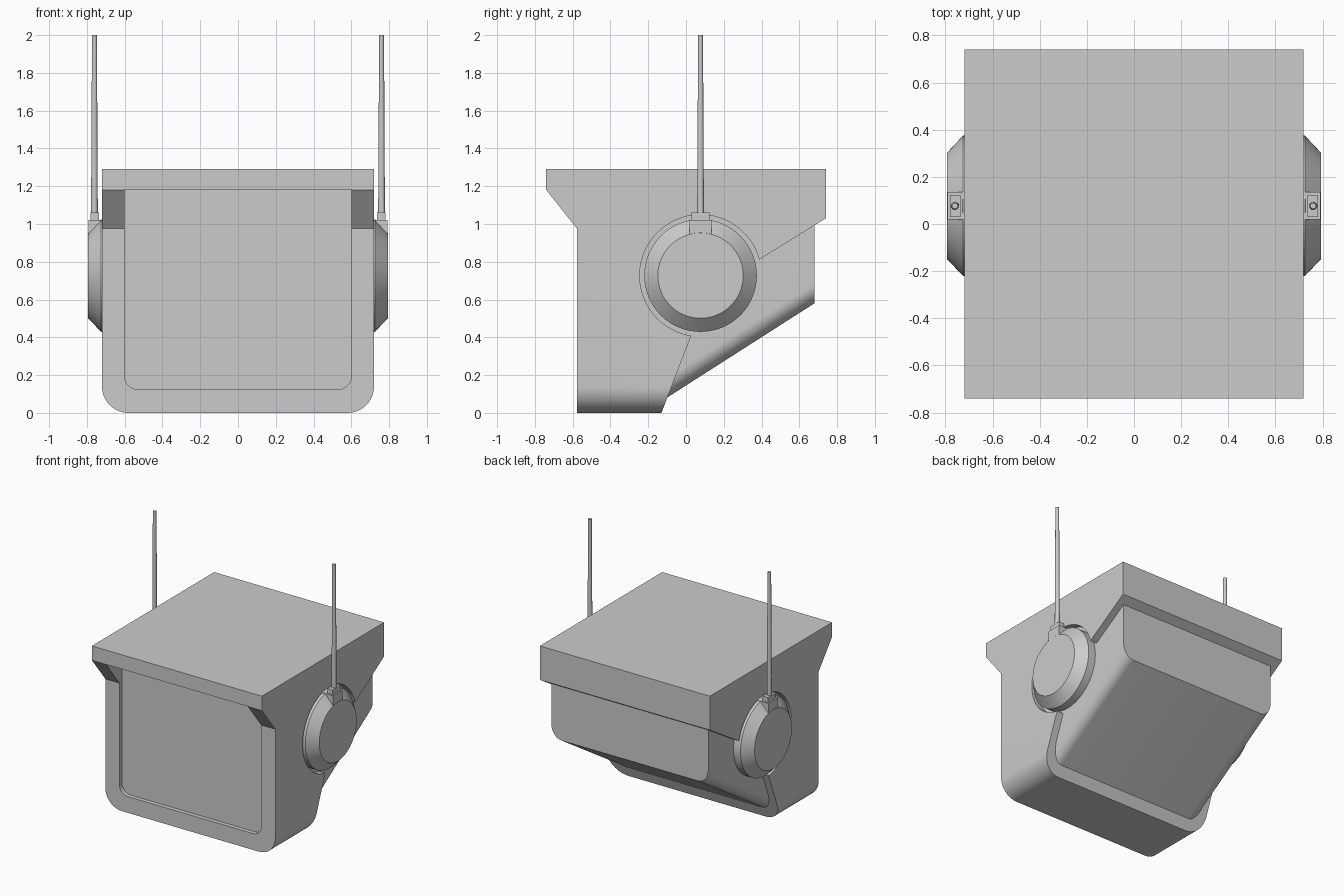
import bpy, bmesh, math
from mathutils import Matrix, Vector

if "Cube" in bpy.data.objects:
    bpy.data.objects.remove(bpy.data.objects["Cube"])

EAR_Y, EAR_Z = 0.077, 0.727


def finish(bm, name):
    bmesh.ops.recalc_face_normals(bm, faces=bm.faces)
    me = bpy.data.meshes.new(name)
    bm.to_mesh(me)
    bm.free()
    ob = bpy.data.objects.new(name, me)
    bpy.context.collection.objects.link(ob)
    return ob


def prism(name, pts, place, depth, pick=None, radius=0.0):
    """Extrude a 2D profile; edges whose two ends satisfy pick get rounded."""
    bm = bmesh.new()
    lo, hi = depth
    face = bm.faces.new([bm.verts.new(place(a, b, lo)) for a, b in pts])
    out = bmesh.ops.extrude_face_region(bm, geom=[face])
    move = Vector(place(0, 0, hi)) - Vector(place(0, 0, lo))
    bmesh.ops.translate(bm, vec=move, verts=[v for v in out["geom"] if isinstance(v, bmesh.types.BMVert)])
    bmesh.ops.recalc_face_normals(bm, faces=bm.faces)
    if pick:
        edges = [e for e in bm.edges if pick(e.verts[0].co, e.verts[1].co)]
        bmesh.ops.bevel(bm, geom=edges, offset=radius, segments=12, profile=0.5, affect="EDGES")
    return finish(bm, name)


def side(y, z, x):
    return (x, y, z)


def front(x, z, y):
    return (x, y, z)


def lathe(name, rings, matrix, n=64):
    """Closed turned solid from (radius, height) rings."""
    bm = bmesh.new()
    loops = [[bm.verts.new((r * math.cos(2 * math.pi * i / n), r * math.sin(2 * math.pi * i / n), h))
              for i in range(n)] for r, h in rings]
    for a, b in zip(loops, loops[1:]):
        for i in range(n):
            bm.faces.new((a[i], a[(i + 1) % n], b[(i + 1) % n], b[i]))
    bm.faces.new(loops[0])
    bm.faces.new(loops[-1])
    bm.transform(matrix)
    return finish(bm, name)


def box(name, x, y, z):
    return prism(name, [(x[0], z[0]), (x[1], z[0]), (x[1], z[1]), (x[0], z[1])], front, y)


def smooth(ob):
    bpy.ops.object.select_all(action="DESELECT")
    bpy.context.view_layer.objects.active = ob
    ob.select_set(True)
    bpy.ops.object.shade_smooth_by_angle(angle=math.radians(25))


def cut(ob, tool):
    mod = ob.modifiers.new("cut", "BOOLEAN")
    mod.operation, mod.solver, mod.object = "DIFFERENCE", "EXACT", tool
    bpy.context.view_layer.objects.active = ob
    bpy.ops.object.modifier_apply(modifier=mod.name)
    bpy.data.objects.remove(tool)


# outer shell with visor, rounded along the two lower side edges
shell = prism("outer_shell",
              [(-0.74, 1.29), (0.74, 1.29), (0.74, 1.03), (0.385, 0.81), (EAR_Y, EAR_Z),
               (0.03, 0.415), (-0.13, 0), (-0.577, 0), (-0.577, 0.975), (-0.74, 1.18)],
              side, (-0.72, 0.72),
              lambda a, b: a.z < 1e-4 and b.z < 1e-4 and abs(a.x - b.x) < 1e-4, 0.14)

# recessed front screen
cut(shell, prism("screen_cutter", [(-0.6, 0.125), (0.6, 0.125), (0.6, 1.18), (-0.6, 1.18)],
                 front, (-0.95, -0.545),
                 lambda a, b: a.z < 0.2 and b.z < 0.2 and abs(a.x - b.x) < 1e-4, 0.07))

# ear sockets
for s in (-1, 1):
    turn = Matrix.Translation((0, EAR_Y, EAR_Z)) @ Matrix.Rotation(s * math.pi / 2, 4, "Y")
    cut(shell, lathe("socket_cutter", [(0.322, 0.66), (0.322, 0.9)], turn, 96))
smooth(shell)

# inner body showing at the back, rounded along its sloping side edges
body = prism("inner_body",
             [(-0.25, 1.1), (0.68, 1.1), (0.68, 0.58), (-0.13, 0.062), (-0.25, 0.2)],
             side, (-0.665, 0.665),
             lambda a, b: abs(a.x - b.x) < 1e-4 and abs(a.y + b.y - 0.55) < 1e-3
             and abs(a.z + b.z - 0.642) < 1e-3, 0.09)
smooth(body)

for s, tag in ((-1, "left"), (1, "right")):
    turn = Matrix.Translation((0, EAR_Y, EAR_Z)) @ Matrix.Rotation(s * math.pi / 2, 4, "Y")
    # ear disc with sloped rim
    smooth(lathe(tag + "_ear", [(0.298, 0.655), (0.298, 0.725), (0.226, 0.793)], turn))

    # antenna mount on the ear
    box(tag + "_antenna_mount", sorted((s * 0.7, s * 0.792)),
        (EAR_Y - 0.058, EAR_Y + 0.058), (0.9, 1.022))
    box(tag + "_antenna_base", sorted((s * 0.737, s * 0.781)),
        (EAR_Y - 0.047, EAR_Y + 0.047), (1.0, 1.06))

    # antenna rod
    smooth(lathe(tag + "_antenna", [(0.018, 1.04), (0.013, 2.0)],
                 Matrix.Translation((s * 0.76, EAR_Y, 0)), 16))
